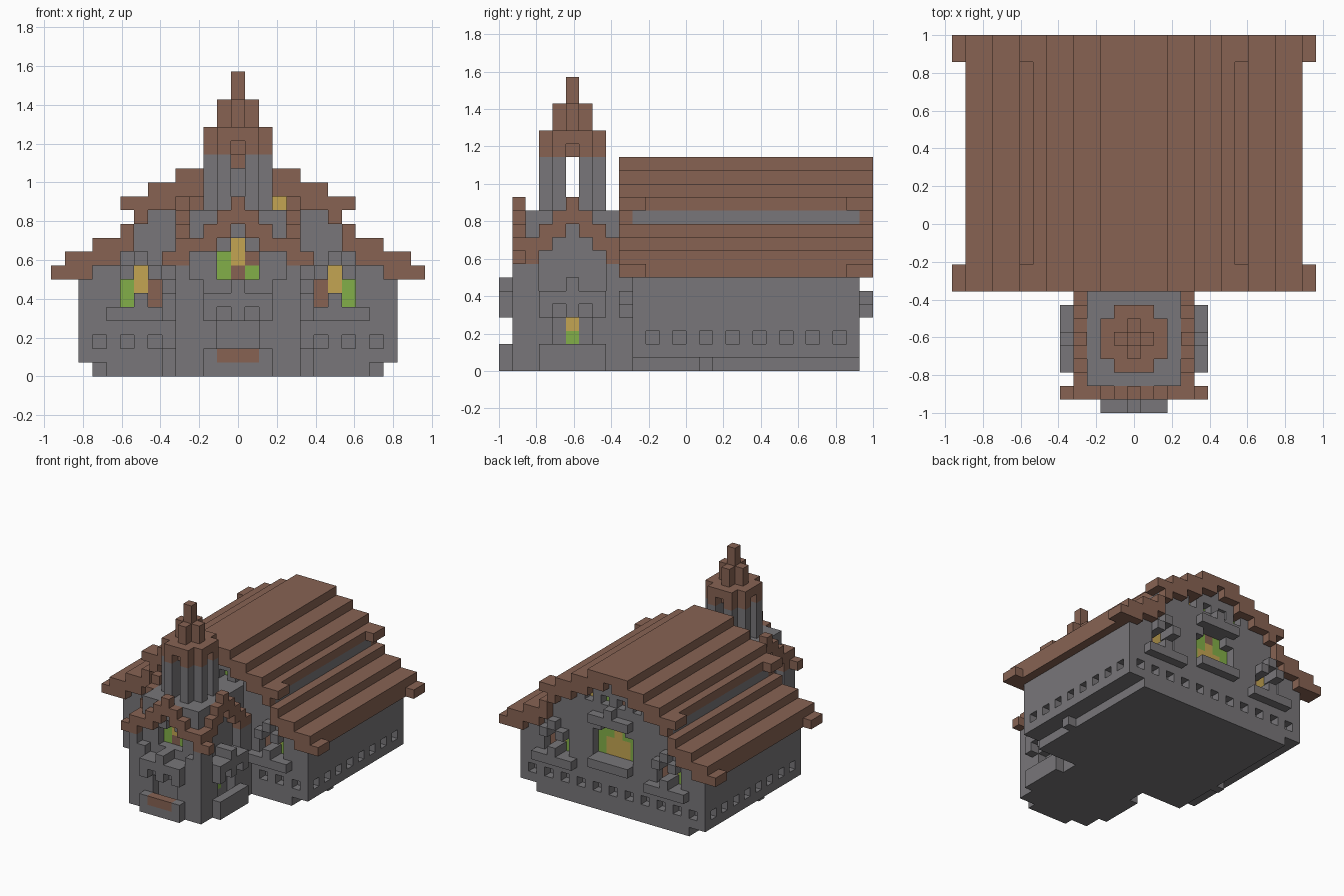
import bpy, bmesh
from mathutils import Vector

cube = bpy.data.objects.get("Cube")
if cube:
    bpy.data.objects.remove(cube, do_unlink=True)

U = 2 / 28  # block size


def material(name, r, g, b):
    m = bpy.data.materials.new(name)
    m.use_nodes = True
    m.diffuse_color = (r, g, b, 1)
    bsdf = next(n for n in m.node_tree.nodes if n.type == 'BSDF_PRINCIPLED')
    bsdf.inputs["Base Color"].default_value = (r, g, b, 1)
    bsdf.inputs["Roughness"].default_value = 0.9
    return m


stone = material("grey stone", .188, .182, .192)
wood = material("brown tile", .242, .124, .086)
green = material("green glass", .225, .43, .065)
gold = material("yellow glass", .55, .376, .085)


def box(x, y, z):
    """Blocks in inclusive ranges; a single number means one block."""
    span = [(v, v) if isinstance(v, int) else v for v in (x, y, z)]
    (a, b), (c, d), (e, f) = span
    return {(i, j, k) for i in range(a, b + 1)
            for j in range(c, d + 1) for k in range(e, f + 1)}


def mirror(cells):
    return cells | {(-i, j, k) for i, j, k in cells}


def build(name, cells, mat):
    """Mesh of the outer skin of a set of blocks."""
    bm = bmesh.new()
    verts = {}
    for c in cells:
        for axis in range(3):
            for s in (0, 1):
                n = list(c)
                n[axis] += 2 * s - 1
                if tuple(n) in cells:
                    continue
                loop = []
                for p, q in ((0, 0), (1, 0), (1, 1), (0, 1)):
                    v = list(c)
                    v[axis] += s
                    v[(axis + 1) % 3] += p
                    v[(axis + 2) % 3] += q
                    v = tuple(v)
                    if v not in verts:
                        verts[v] = bm.verts.new(Vector(
                            ((v[0] - .5) * U, v[1] * U - 1, v[2] * U)))
                    loop.append(verts[v])
                bm.faces.new(loop if s else loop[::-1])
    mesh = bpy.data.meshes.new(name)
    bm.to_mesh(mesh)
    bm.free()
    mesh.materials.append(mat)
    obj = bpy.data.objects.new(name, mesh)
    bpy.context.collection.objects.link(obj)


# Glass cells sit one block behind the wall face
panes = {"green_panes": set(), "yellow_panes": set(), "brown_panes": set()}
GR, YE, BR = panes
holes = set()


def pane(colour, x, y, z, inward):
    cells = box(x, y, z)
    holes.update(cells)
    panes[colour].update((i, j + inward, k) for i, j, k in cells)


# Hall walls: half width of each course, with a stepped gable
hall = box((-9, 9), (10, 26), 0) | mirror({(10, 15, 0)})
for k, w in enumerate([11] * 6 + [10, 8, 7, 7, 7, 4, 2, 0], start=1):
    hall |= box((-w, w), (10, 26), k)

# Row of small square dents
for j in range(11, 26, 2):
    hall -= mirror({(11, j, 2)})
for i in range(0, 11, 2):
    hall -= mirror({(i, 26, 2)})
    if i > 5:
        hall -= mirror({(i, 10, 2)})

# Hall side windows, with sills, posts and arched lintels
trim = set()
for s in (1, -1):
    for wall, out, inner, outer in ((10, 9, BR, GR), (26, 27, GR, BR)):
        if s < 0 and wall == 26:
            inner, outer = outer, inner
        inward = wall - out
        pane(inner, 6 * s, wall, (5, 6), inward)
        pane(outer, 8 * s, wall, (5, 6), inward)
        pane(YE, 7 * s, wall, (6, 7), inward)
for j in (9, 27):
    trim |= mirror(box((5, 9), j, 4) | {(7, j, 5), (6, j, 7), (8, j, 7), (7, j, 8)})

# Large rear window
pane(YE, (-1, 1), 26, (6, 7), -1)
for i in (-2, 2):
    pane(GR, i, 26, (6, 8), -1)
for i in (-1, 1):
    pane(GR, i, 26, (8, 9), -1)
pane(YE, 0, 26, 8, -1)
pane(BR, 0, 26, 9, -1)
trim |= box((-2, 2), 27, 5) | box((-2, 2), 27, 10) | {(0, 27, 11)}

# Small gable lights
for i, front, back in ((3, YE, YE), (1, GR, GR), (-1, BR, BR), (-3, BR, GR)):
    pane(front, i, 10, 12, 1)
    pane(back, i, 26, 12, -1)

# Hall roof: inner and outer block of each step
roof = set()
for k, (a, b) in {7: (11, 12), 8: (9, 12), 9: (8, 10), 10: (8, 8),
                  12: (5, 7), 13: (3, 6), 14: (1, 4), 15: (0, 2)}.items():
    roof |= mirror(box((a, b), (9, 27), k))
for j in (9, 27):
    roof |= mirror({(7, j, 11)})
for j in (9, 10, 26, 27):
    roof |= mirror({(13, j, 7), (8, j, 12)})

# Porch core with corner pillars
porch = box((-3, 3), (2, 9), (0, 11)) | box((-4, 4), (1, 9), 0)
for j in (1, 2, 8, 9):
    porch |= mirror(box(4, j, (0, 7)))
porch |= mirror(box(3, 1, (0, 6)))

# Doorways: jambs, hood and step, as (across, outward, up)
door = box((-2, 2), 1, 0) | box((-2, 2), 1, 1)
door |= mirror(box(2, 0, (0, 5)) | box(2, 1, (4, 5)) | {(1, 0, 4), (1, 0, 5), (1, 1, 5)})
door |= box(0, 0, (4, 6)) | box(0, 1, (4, 6))
step = box((-1, 1), 0, 1)
for a, o, k in door:
    porch.add((a, 1 - o, k))
    porch |= mirror({(4 + o, 5 + a, k)})
front_step = {(a, 0, k) for a, o, k in step}
porch -= front_step

# Porch windows
pane(YE, 0, 2, (8, 9), 1)
pane(BR, 0, 2, 7, 1)
pane(GR, -1, 2, (7, 8), 1)
pane(BR, 1, 2, 8, 1)
pane(GR, 1, 2, 7, 1)
for s in (1, -1):
    for k, colour in ((2, GR), (3, YE)):
        panes[colour].add((3 * s, 5, k))

# Stepped gables on three sides of the porch
gables = set()
for k, (a, b), (c, d) in ((8, (4, 5), (3, 4)), (9, (2, 4), (2, 3)),
                          (10, (1, 2), (1, 2)), (11, (0, 1), (0, 1)),
                          (12, (0, 0), (0, 0))):
    gables |= mirror(box((a, b), 1, k))
    for t in range(c, d + 1):
        gables |= mirror({(4, 5 + t, k), (4, 5 - t, k)})

# Belfry pillars and spire around the tower axis
belfry, spire = set(), set()
for i in range(-2, 3):
    for t in range(-2, 3):
        if abs(i) + abs(t) == 4:
            continue
        if i and t:
            belfry |= box(i, 5 + t, (12, 15))
        spire |= box(i, 5 + t, (16, 17))
        if abs(i) + abs(t) < 2:
            spire |= box(i, 5 + t, (18, 19))
spire |= box(0, 5, (20, 21))
spire -= mirror({(2, 5, 16), (0, 3, 16), (0, 7, 16)})

glass = set().union(*panes.values())
build("hall_walls", hall - holes - glass, stone)
build("window_trim", trim, stone)
build("hall_roof", roof, wood)
build("porch_walls", porch - holes - glass, stone)
build("front_step", front_step, wood)
build("porch_gables", gables, wood)
build("belfry_pillars", belfry, stone)
build("spire", spire, wood)
for name, mat in ((GR, green), (YE, gold), (BR, wood)):
    build(name, panes[name], mat)
